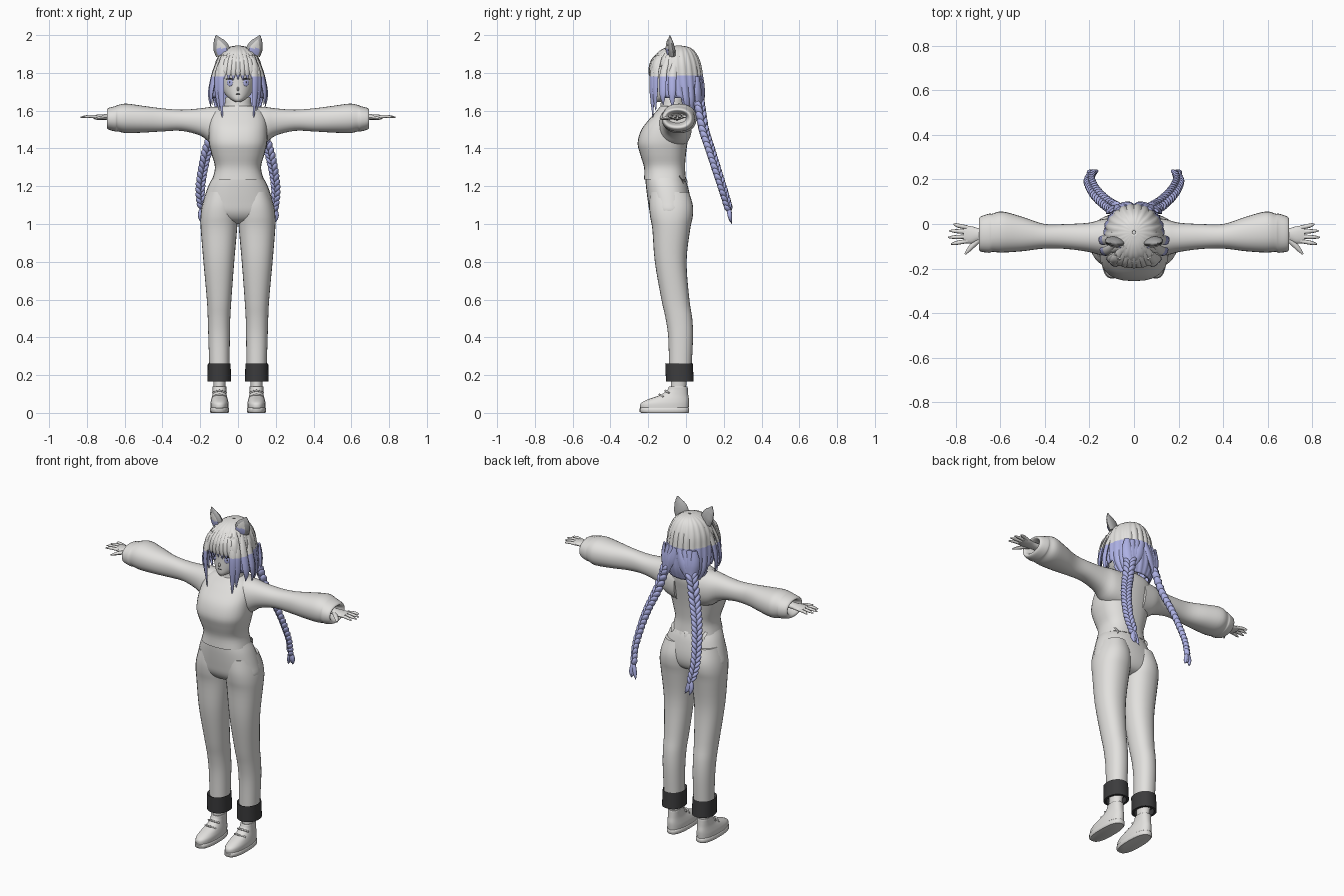
import bpy, bmesh, math
from mathutils import Vector, Matrix

cube = bpy.data.objects.get("Cube")
if cube:
    bpy.data.objects.remove(cube, do_unlink=True)


def material(name, rgb):
    m = bpy.data.materials.new(name)
    m.use_nodes = True
    m.diffuse_color = (*rgb, 1)
    m.node_tree.nodes["Principled BSDF"].inputs["Base Color"].default_value = (*rgb, 1)
    return m


PALE = material("pale grey", (0.76, 0.75, 0.73))
LAV = material("lavender", (0.42, 0.44, 0.78))
DARK = material("charcoal", (0.045, 0.045, 0.047))
FUR = material("ear grey", (0.4, 0.4, 0.4))


def finish(name, bm, mats, rule=None):
    bmesh.ops.recalc_face_normals(bm, faces=bm.faces)
    if rule:
        for f in bm.faces:
            f.material_index = rule(f.calc_center_median())
    me = bpy.data.meshes.new(name)
    bm.to_mesh(me)
    bm.free()
    for m in mats:
        me.materials.append(m)
    ob = bpy.data.objects.new(name, me)
    bpy.context.collection.objects.link(ob)
    bpy.ops.object.select_all(action='DESELECT')
    ob.select_set(True)
    bpy.context.view_layer.objects.active = ob
    bpy.ops.object.shade_smooth_by_angle(angle=math.radians(50))
    return ob


def smooth_rows(rows, steps):
    """Catmull-Rom interpolation through rows of numbers."""
    if steps == 1:
        return rows
    out = []
    for i in range(len(rows) - 1):
        a, b, c, d = (rows[max(i - 1, 0)], rows[i], rows[i + 1], rows[min(i + 2, len(rows) - 1)])
        for k in range(steps):
            t = k / steps
            out.append([0.5 * (2 * q + (r - p) * t + (2 * p - 5 * q + 4 * r - s) * t * t
                               + (3 * q - p - 3 * r + s) * t ** 3)
                        for p, q, r, s in zip(a, b, c, d)])
    return out + [rows[-1]]


def skin(bm, rings, caps=True):
    vr = [[bm.verts.new(p) for p in r] for r in rings]
    n = len(vr[0])
    for a, b in zip(vr, vr[1:]):
        for i in range(n):
            bm.faces.new((a[i], a[(i + 1) % n], b[(i + 1) % n], b[i]))
    if caps:
        bm.faces.new(vr[0])
        bm.faces.new(vr[-1])


def loft(name, rows, mats=(PALE,), axis='Z', side=1, n=28, power=2, steps=4,
         ripple=0, lobes=11, rule=None, opening=None):
    """Rows are (position along axis, low a, high a, low b, high b)."""
    bm, rings = bmesh.new(), []
    for h, a0, a1, b0, b1 in smooth_rows(rows, steps):
        ring = []
        for i in range(n):
            t = math.tau * i / n
            c, s = math.cos(t), math.sin(t)
            k = 1 - ripple * (1 - abs(math.cos(lobes * t)))
            a = (a0 + a1) / 2 + (a1 - a0) / 2 * k * math.copysign(abs(c) ** (2 / power), c)
            b = (b0 + b1) / 2 + (b1 - b0) / 2 * k * math.copysign(abs(s) ** (2 / power), s)
            ring.append((side * a, b, h) if axis == 'Z' else (side * h, a, b))
        rings.append(ring)
    skin(bm, rings, opening is None)
    if opening:
        gone = [f for f in bm.faces if opening(f.calc_center_median())]
        bmesh.ops.delete(bm, geom=gone, context='FACES')
    return finish(name, bm, mats, rule)


def add_strand(bm, path, width, thick, taper=(0.6, 1, 0.9, 0.06), out=None, n=8):
    """A flat tapered lock that follows a path."""
    pts = [Vector(p) for p in smooth_rows(path, 5)]
    prof = smooth_rows([(t,) for t in taper], 8)
    rings = []
    for i, p in enumerate(pts):
        tan = (pts[min(i + 1, len(pts) - 1)] - pts[max(i - 1, 0)]).normalized()
        o = Vector(out) if out else Vector((p.x, p.y + 0.05, 0.001))
        u = tan.cross(o).normalized()
        v = u.cross(tan)
        k = prof[round(i / (len(pts) - 1) * (len(prof) - 1))][0]
        rings.append([p + u * width * k * math.cos(math.tau * j / n)
                      + v * thick * k * math.sin(math.tau * j / n) for j in range(n)])
    skin(bm, rings)


def add_ball(bm, center, axes, size):
    rot = Matrix(axes).transposed().to_4x4()
    bmesh.ops.create_uvsphere(bm, u_segments=12, v_segments=8, radius=1,
                              matrix=Matrix.Translation(center) @ rot @ Matrix.Diagonal((*size, 1)))


def sym(rows):
    return [(h, -w, w, f, b) for h, w, f, b in rows]


def tips(c):
    return 1 if c.z < 1.785 else 0


# Sweater body with rolled collar
loft("sweater_body", sym([(1.235, .137, -.222, .0), (1.3, .122, -.222, -.005), (1.37, .14, -.243, 0),
     (1.43, .154, -.256, .008), (1.5, .155, -.236, .02), (1.56, .15, -.19, .03),
     (1.6, .13, -.155, .025), (1.625, .09, -.135, .005)]), power=2.5)
loft("collar", sym([(1.6, .085, -.14, .005), (1.63, .072, -.135, -.005), (1.662, .068, -.13, -.01),
     (1.672, .06, -.12, -.015), (1.655, .052, -.11, -.02)]))
bm = bmesh.new()
for i in range(-3, 4):
    x = i * .034
    add_strand(bm, [(x, -.012 - abs(i) * .008, 1.255), (x, .002 - abs(i) * .008, 1.235),
                    (x * 1.05, .012 - abs(i) * .008, 1.208)], .016, .003, (1, 1, .6, .05), (0, 1, 0))
finish("ragged_back_hem", bm, [PALE])

# Hips
loft("hips", sym([(1.245, .134, -.215, -.008), (1.2, .158, -.212, .01), (1.12, .184, -.202, .025),
     (1.06, .193, -.19, .022), (1.02, .14, -.16, .0), (1.0, .05, -.11, -.05)]), power=2.3)

# Head inside the hair
loft("head", sym([(1.645, .012, -.165, -.12), (1.66, .038, -.176, -.08), (1.69, .07, -.177, 0),
     (1.74, .09, -.176, .05), (1.8, .098, -.174, .06), (1.88, .08, -.15, .045), (1.91, .03, -.09, .0)]))
bm = bmesh.new()
add_ball(bm, (0, -.178, 1.715), Matrix.Identity(3), (.006, .009, .012))
finish("nose", bm, [PALE])
bm = bmesh.new()
add_ball(bm, (0, -.176, 1.688), Matrix.Identity(3), (.012, .003, .002))
finish("mouth", bm, [DARK])

# Hair shell with a face opening, pale above and lavender below
hair = loft("hair_shell", sym([(1.945, .008, -.045, -.03), (1.935, .052, -.105, .02), (1.905, .094, -.155, .055),
     (1.85, .122, -.182, .08), (1.785, .131, -.186, .091), (1.72, .137, -.175, .094),
     (1.65, .134, -.145, .09), (1.59, .105, -.09, .07)]), [PALE, LAV], n=88, ripple=.05,
     rule=tips, opening=lambda c: c.z < 1.83 and c.y < -.125 or c.z < 1.66 and c.y < -.02)
shell = hair.modifiers.new("thickness", 'SOLIDIFY')
shell.thickness = .008

# Bangs
bm = bmesh.new()
for i in range(-4, 5):
    x = i * .024
    back = .0014 * i * i
    add_strand(bm, [(x * .5, -.115 + back, 1.925), (x * .85, -.175 + back, 1.87), (x, -.192 + back, 1.81),
                    (x * 1.08, -.188 + back, 1.765 - .006 * (i % 2))], .018, .008)
finish("bangs", bm, [PALE, LAV], tips)

# Lower back hair gathered in two bunches
for s, label in ((1, "left"), (-1, "right")):
    bm = bmesh.new()
    for k in range(4):
        add_strand(bm, [(s * (.01 + .03 * k), .085 - .008 * k, 1.78), (s * (.04 + .022 * k), .088 - .008 * k, 1.7),
                        (s * .09, .072, 1.6), (s * .115, .085, 1.52)], .027, .012, (.5, 1, .9, .5))
    finish(label + "_hair_bunch", bm, [LAV])

    # Face-framing locks
    bm = bmesh.new()
    for x0, x1, y, z in ((.09, .083, -.175, 1.56), (.105, .1, -.16, 1.6),
                         (.122, .135, -.12, 1.63), (.128, .142, -.07, 1.61)):
        add_strand(bm, [(s * x0 * .75, y + .025, 1.89), (s * x0, y, 1.8),
                        (s * (x1 + .008), y - .004, 1.69), (s * x1, y, z)], .021, .01)
    finish(label + "_face_locks", bm, [PALE, LAV], tips)

    # Braid of paired plaits along a drooping path
    path = [Vector(p) for p in smooth_rows([(s * .09, .072, 1.63), (s * .125, .095, 1.5), (s * .163, .13, 1.39),
            (s * .188, .165, 1.28), (s * .2, .2, 1.17), (s * .19, .228, 1.075)], 4)]
    bm = bmesh.new()
    for i in range(len(path) - 1):
        tan = (path[i + 1] - path[i]).normalized()
        out = Vector((s * .6, .8, 0))
        lat = tan.cross(out).normalized()
        for q in (1, -1):
            long = (tan - lat * q * .55).normalized()
            nor = lat.cross(tan).normalized()
            wide = nor.cross(long).normalized()
            grow = 1.08 - .3 * i / len(path)
            add_ball(bm, path[i] + lat * q * .014 * grow + tan * (.007 * q), (wide, nor, long),
                     (.014 * grow, .02 * grow, .03 * grow))
    end = path[-1]
    for dx, dz in ((-.01, .075), (.006, .062), (.014, .07)):
        add_strand(bm, [end + Vector((0, 0, .02)), end + Vector((dx, .004, -.03)),
                        end + Vector((dx * 1.2 - s * .012, .014, -dz))], .013, .012, (.4, 1, .8, .06), (s * .6, .8, 0))
    finish(label + "_braid", bm, [LAV])

    # Animal ear with coloured inner side
    bm = bmesh.new()
    add_strand(bm, [(s * .078, -.075, 1.895), (s * .09, -.08, 1.935), (s * .106, -.083, 1.97),
                    (s * .116, -.085, 2.0)], .043, .02, (.95, 1, .6, .04), (s * .25, -1, 0), 12)
    finish(label + "_ear", bm, [FUR])
    bm = bmesh.new()
    add_strand(bm, [(s * .08, -.098, 1.9), (s * .091, -.101, 1.935), (s * .108, -.099, 1.978)],
               .029, .004, (.9, 1, .6, .04), (s * .25, -1, 0))
    finish(label + "_inner_ear", bm, [PALE, LAV], lambda c: 1 if c.z < 1.93 else 0)

    # Eye and lash plates
    face = ((.91, s * .41, 0), (-s * .41, .91, 0), (0, 0, 1))
    for part, mat, z, size in (("eye", LAV, 1.748, (.017, .004, .019)), ("pupil", DARK, 1.75, (.007, .0048, .01)),
                               ("lash", DARK, 1.768, (.024, .0045, .004))):
        bm = bmesh.new()
        add_ball(bm, (s * .043, -.164, z), face, size)
        finish(label + "_" + part, bm, [mat])

    # Sleeve, puffed towards an open cuff
    loft(label + "_sleeve", [(.06, -.15, .03, 1.4, 1.622), (.14, -.142, .022, 1.425, 1.62),
         (.2, -.126, .006, 1.468, 1.612), (.3, -.112, 0, 1.493, 1.605), (.4, -.11, .0, 1.49, 1.612),
         (.5, -.122, .032, 1.484, 1.625), (.59, -.128, .056, 1.481, 1.637), (.635, -.125, .046, 1.49, 1.63),
         (.65, -.129, .046, 1.49, 1.624), (.69, -.122, .032, 1.502, 1.612), (.688, -.105, .015, 1.52, 1.598),
         (.64, -.09, 0, 1.535, 1.585)], axis='X', side=s, power=2.2)

    # Hand with fingers and thumb
    loft(label + "_palm", [(.62, -.075, -.022, 1.548, 1.588), (.69, -.075, -.02, 1.55, 1.582),
         (.73, -.088, -.01, 1.552, 1.58), (.765, -.083, -.008, 1.557, 1.577)], axis='X', side=s, n=16)
    bm = bmesh.new()
    for k, tip in enumerate((.808, .828, .834, .82)):
        y0, y1 = -.016 - .02 * k, .0 - .03 * k
        add_strand(bm, [(s * .745, y0, 1.567), (s * .785, (y0 + y1) / 2, 1.57), (s * tip, y1, 1.565)],
                   .0095, .0085, (1, 1, .9, .35), (0, 0, 1))
    add_strand(bm, [(s * .69, -.065, 1.565), (s * .725, -.098, 1.562), (s * .757, -.135, 1.556)],
               .013, .011, (1, 1, .8, .3), (0, 0, 1))
    finish(label + "_fingers", bm, [PALE])

    # Trouser leg and turned-up cuff
    loft(label + "_leg", [(1.17, .02, .165, -.19, .015), (1.1, .004, .188, -.195, .036), (1.04, .001, .198, -.19, .036),
         (.97, .005, .197, -.178, .022), (.8, .02, .183, -.165, .003), (.6, .035, .165, -.13, .018),
         (.5, .041, .16, -.108, .033), (.4, .043, .157, -.094, .037), (.25, .045, .152, -.09, .03)], side=s, power=2.2)
    loft(label + "_trouser_cuff", [(.25, .05, .148, -.095, .025), (.262, .039, .16, -.11, .036),
         (.165, .037, .162, -.106, .041), (.165, .05, .149, -.094, .027), (.2, .05, .149, -.094, .027)],
         (DARK,), side=s, steps=1, power=2.2)

    # Ankle and shoe
    loft(label + "_ankle", [(.08, .066, .13, -.085, .0), (.13, .068, .128, -.08, .0), (.22, .06, .136, -.08, .01)], side=s)
    loft(label + "_shoe_sole", [(0, .052, .144, -.238, .012), (.006, .048, .148, -.245, .017),
         (.024, .048, .148, -.245, .017), (.028, .052, .144, -.24, .013)], side=s, steps=1, power=2.5)
    loft(label + "_shoe_upper", [(.024, .05, .146, -.242, .014), (.05, .05, .146, -.24, .016),
         (.07, .054, .142, -.205, .016), (.095, .06, .136, -.135, .012), (.12, .062, .134, -.1, .01),
         (.14, .062, .134, -.09, .008), (.138, .07, .126, -.08, .0)], side=s, power=2.3)
    bm = bmesh.new()
    for y, z in ((-.11, .118), (-.14, .097)):
        add_strand(bm, [(s * .062, y + .02, z - .012), (s * .098, y, z), (s * .134, y + .02, z - .012)],
                   .005, .005, (1, 1, 1, 1), (0, 0, 1))
    finish(label + "_laces", bm, [PALE])
